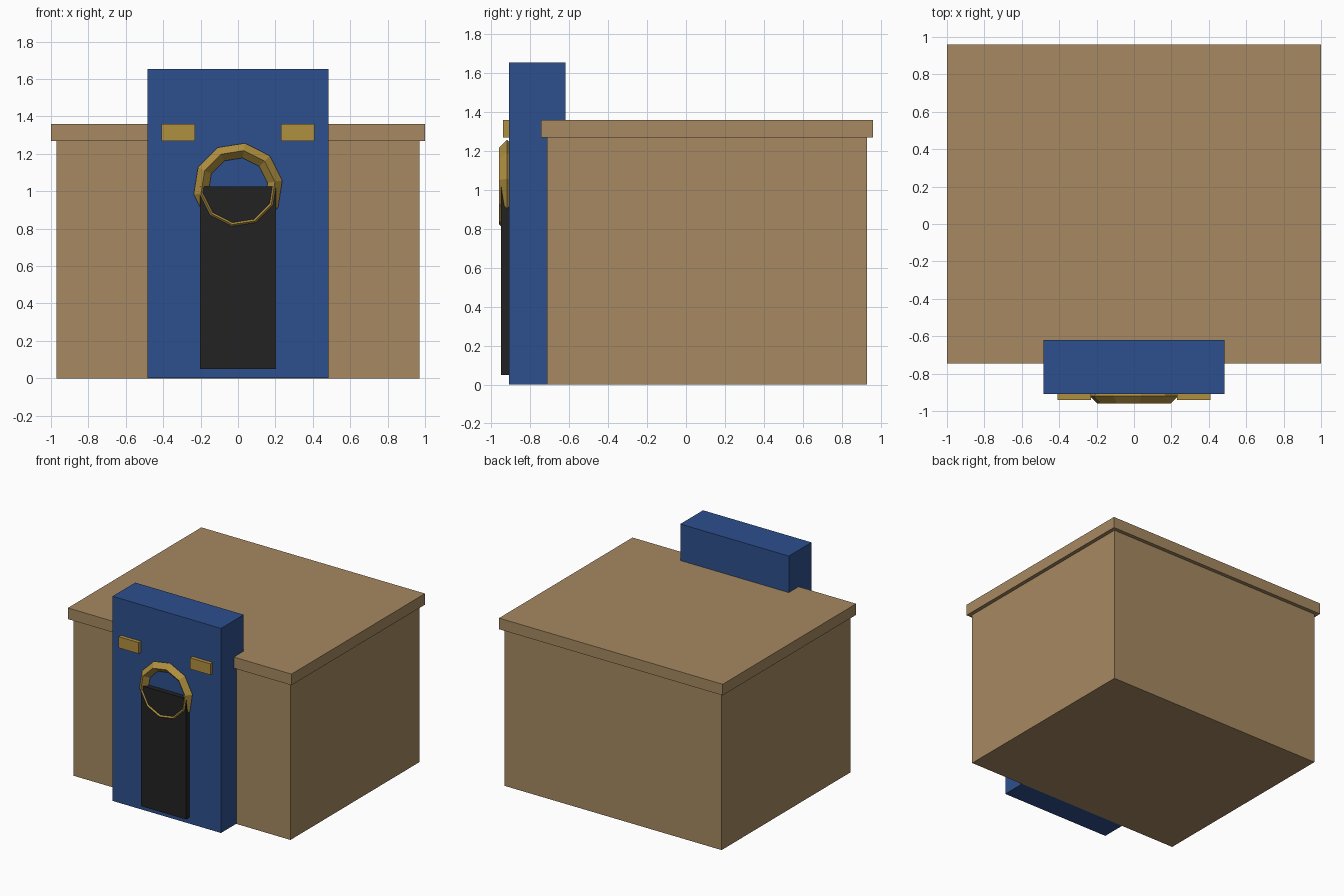
import bpy
import bmesh
from math import cos, sin, radians

cube = bpy.data.objects.get("Cube")
if cube:
    bpy.data.objects.remove(cube, do_unlink=True)


def material(name, srgb):
    """Flat material from 0-255 screen values, converted to linear."""
    lin = [((c / 255 + 0.055) / 1.055) ** 2.4 for c in srgb]
    mat = bpy.data.materials.new(name)
    mat.use_nodes = True
    mat.diffuse_color = (*lin, 1)
    mat.node_tree.nodes["Principled BSDF"].inputs["Base Color"].default_value = (*lin, 1)
    return mat


tan = material("tan_wall", (166, 137, 97))
blue = material("blue_paint", (45, 80, 141))
black = material("black_door", (34, 34, 34))
gold = material("gold_trim", (176, 144, 64))


def finish(name, bm, mat):
    bmesh.ops.recalc_face_normals(bm, faces=bm.faces)
    mesh = bpy.data.meshes.new(name)
    bm.to_mesh(mesh)
    bm.free()
    mesh.materials.append(mat)
    obj = bpy.data.objects.new(name, mesh)
    bpy.context.collection.objects.link(obj)
    return obj


def box(name, xs, ys, zs, mat):
    """Box given by its low and high limit on each axis."""
    bm = bmesh.new()
    bmesh.ops.create_cube(bm, size=1)
    for v in bm.verts:
        v.co = [lim[0] if c < 0 else lim[1] for c, lim in zip(v.co, (xs, ys, zs))]
    return finish(name, bm, mat)


def ring(name, centre, radius, tube, sides, phase, mat):
    """Upright ring facing the front, with a diamond cross-section."""
    bm = bmesh.new()
    loops = []
    for i in range(sides):
        a = radians(phase + 360 * i / sides)
        loop = []
        for k in range(4):
            b = radians(90 * k)
            r = radius + tube * cos(b)
            loop.append(bm.verts.new((centre[0] + r * cos(a),
                                      centre[1] + tube * sin(b),
                                      centre[2] + r * sin(a))))
        loops.append(loop)
    for i, here in enumerate(loops):
        after = loops[(i + 1) % sides]
        for k in range(4):
            n = (k + 1) % 4
            bm.faces.new((here[k], here[n], after[n], after[k]))
    return finish(name, bm, mat)


# Building and overhanging flat roof
box("building_body", (-0.97, 0.97), (-0.715, 0.93), (0, 1.27), tan)
box("roof_slab", (-1, 1), (-0.745, 0.96), (1.27, 1.36), tan)

# Tall entrance block, a hair above the ground to stay clear of the body's base
box("entrance_block", (-0.485, 0.485), (-0.91, -0.62), (0.001, 1.655), blue)

# Door with a round arch ring at its head
box("door", (-0.202, 0.202), (-0.95, -0.905), (0.05, 1.025), black)
ring("arch_ring", (0, -0.92, 1.02), 0.2, 0.04, 10, 9, gold)

# Pair of plates above the door
for side, s in (("left", 1), ("right", -1)):
    box(side + "_plate", sorted((s * 0.23, s * 0.41)), (-0.94, -0.905), (1.27, 1.36), gold)
